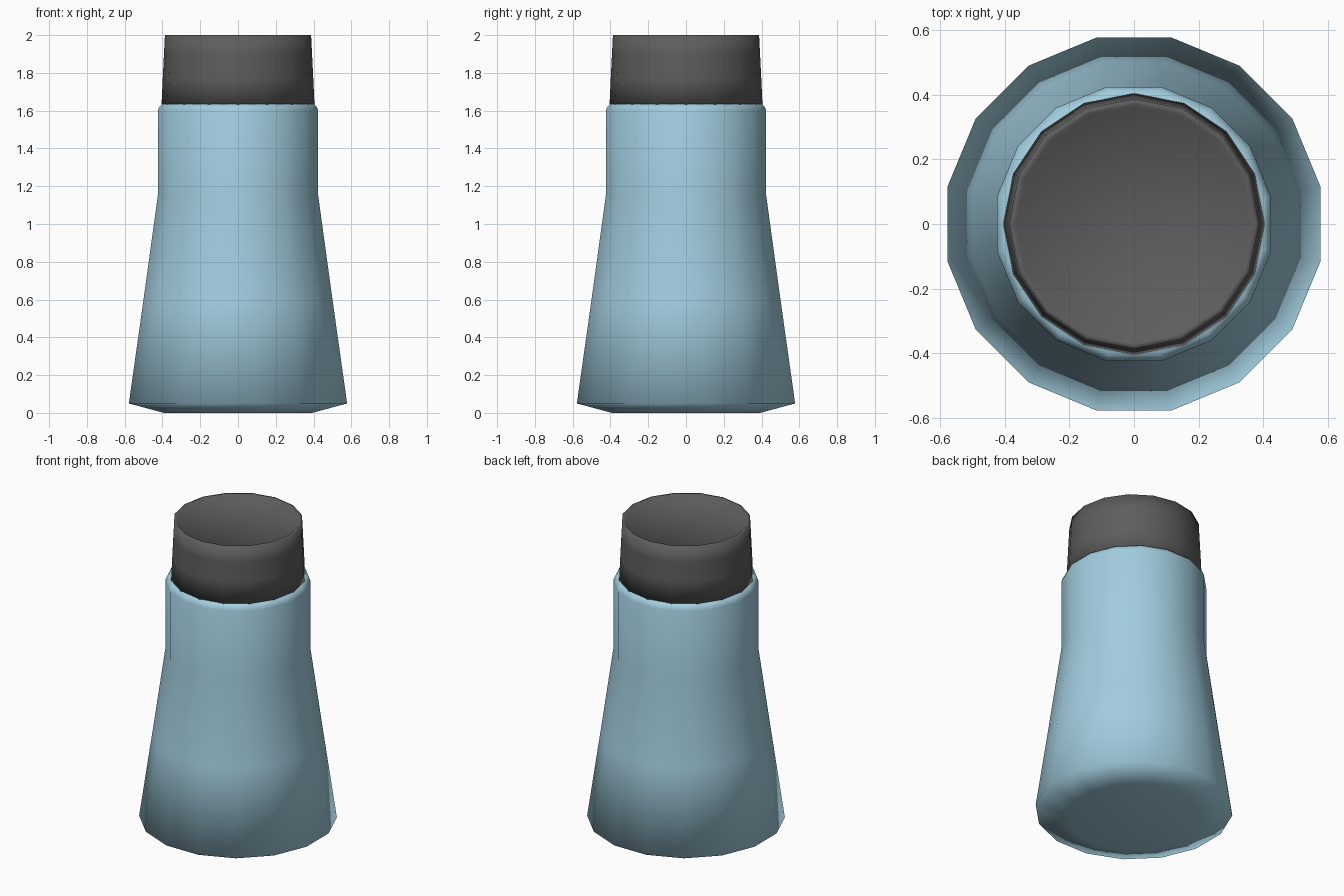
import bpy, bmesh, math

cube = bpy.data.objects.get("Cube")
if cube:
    bpy.data.objects.remove(cube, do_unlink=True)

SIDES = 16


def material(name, rgb):
    mat = bpy.data.materials.new(name)
    mat.use_nodes = True
    color = (*rgb, 1)
    mat.diffuse_color = color
    mat.node_tree.nodes["Principled BSDF"].inputs["Base Color"].default_value = color
    return mat


def lathe(name, profile, turn, mat, angle):
    """Spin (radius, height) points into a closed, capped solid."""
    bm = bmesh.new()
    rings = []
    for r, z in profile:
        angles = [2 * math.pi * (i + turn) / SIDES for i in range(SIDES)]
        rings.append([bm.verts.new((r * math.cos(a), r * math.sin(a), z)) for a in angles])
    for low, high in zip(rings, rings[1:]):
        for i in range(SIDES):
            j = (i + 1) % SIDES
            bm.faces.new((low[i], low[j], high[j], high[i]))
    bm.faces.new(rings[0][::-1])
    bm.faces.new(rings[-1])
    bmesh.ops.recalc_face_normals(bm, faces=bm.faces[:])
    mesh = bpy.data.meshes.new(name)
    bm.to_mesh(mesh)
    bm.free()
    mesh.materials.append(mat)
    obj = bpy.data.objects.new(name, mesh)
    bpy.context.collection.objects.link(obj)
    bpy.ops.object.select_all(action="DESELECT")
    obj.select_set(True)
    bpy.context.view_layer.objects.active = obj
    bpy.ops.object.shade_smooth_by_angle(angle=math.radians(angle))
    return obj


blue = material("pale blue", (0.36, 0.61, 0.73))
grey = material("dark grey", (0.11, 0.11, 0.11))

# Flared body with a chamfered foot and a rounded shoulder
lathe("body", [(0.40, 0), (0.589, 0.05), (0.51, 0.6), (0.433, 1.15),
               (0.433, 1.6), (0.425, 1.62), (0.41, 1.635), (0.37, 1.635)],
      0.5, blue, 89)

# Tapered cap with a thin stepped rim
lathe("cap", [(0.405, 1.63), (0.398, 1.78), (0.392, 1.9), (0.387, 2.0),
              (0.37, 2.0), (0.36, 1.99)], 0, grey, 100)
